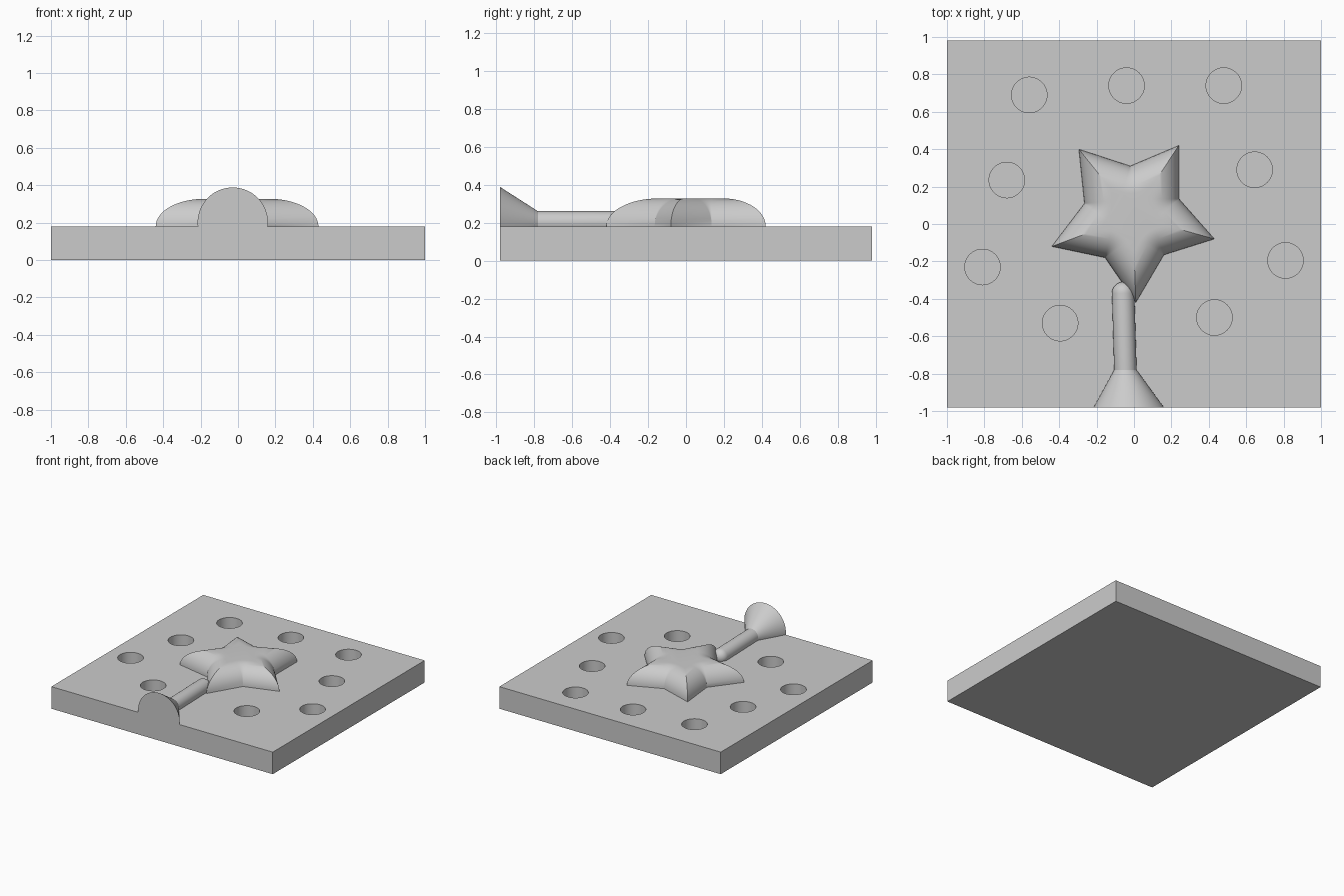
import bpy, bmesh, math
from mathutils import Vector

cube = bpy.data.objects.get("Cube")
if cube:
    bpy.data.objects.remove(cube, do_unlink=True)

TOP = 0.18      # plate surface height
FRONT = -0.98   # front edge of the plate

grey = bpy.data.materials.new("plain grey")
grey.use_nodes = True
colour = (0.6, 0.6, 0.6, 1)
grey.diffuse_color = colour
grey.node_tree.nodes["Principled BSDF"].inputs["Base Color"].default_value = colour


def make_object(name, bm, smooth=True):
    bmesh.ops.recalc_face_normals(bm, faces=bm.faces)
    mesh = bpy.data.meshes.new(name)
    bm.to_mesh(mesh)
    bm.free()
    mesh.materials.append(grey)
    obj = bpy.data.objects.new(name, mesh)
    bpy.context.collection.objects.link(obj)
    if smooth:
        bpy.ops.object.select_all(action='DESELECT')
        obj.select_set(True)
        bpy.context.view_layer.objects.active = obj
        bpy.ops.object.shade_smooth_by_angle(angle=math.radians(30))
    return obj


def loft(bm, rings, cap_start, cap_end):
    """Skin a list of closed rings that have equal point counts."""
    loops = [[bm.verts.new(p) for p in ring] for ring in rings]
    n = len(loops[0])
    for a, b in zip(loops, loops[1:]):
        for i in range(n):
            j = (i + 1) % n
            bm.faces.new((a[i], a[j], b[j], b[i]))
    if cap_start:
        bm.faces.new(loops[0])
    if cap_end:
        bm.faces.new(loops[-1])
    bmesh.ops.remove_doubles(bm, verts=bm.verts, dist=0.0005)


# Base plate with blind round registration holes
bm = bmesh.new()
bmesh.ops.create_cube(bm, size=1)
bmesh.ops.scale(bm, vec=(2, -2 * FRONT, TOP), verts=bm.verts)
bmesh.ops.translate(bm, vec=(0, 0, TOP / 2), verts=bm.verts)
plate = make_object("base_plate", bm, smooth=False)

HOLES = [(-.56, .69), (-.04, .74), (.48, .74), (-.68, .235), (.645, .29),
         (-.81, -.23), (.81, -.195), (-.395, -.53), (.43, -.5)]
HOLE_DEPTH = 0.11
bm = bmesh.new()
for x, y in HOLES:
    made = bmesh.ops.create_cone(bm, cap_ends=True, segments=48, radius1=0.095,
                                 radius2=0.095, depth=2 * HOLE_DEPTH)
    bmesh.ops.translate(bm, vec=(x, y, TOP), verts=made["verts"])
cutter = make_object("hole_cutter", bm, smooth=False)
cutter.hide_render = True
cut = plate.modifiers.new("holes", 'BOOLEAN')
cut.operation = 'DIFFERENCE'
cut.solver = 'EXACT'
cut.object = cutter
bpy.ops.object.select_all(action='DESELECT')
plate.select_set(True)
bpy.context.view_layer.objects.active = plate
bpy.ops.object.modifier_apply(modifier=cut.name)
bpy.data.objects.remove(cutter, do_unlink=True)
bpy.ops.object.shade_smooth_by_angle(angle=math.radians(30))

# Star with a rolled-over edge: mitred tips, rounded valleys
STAR = [Vector(p) for p in [(.24, .42), (-.02, .31), (-.295, .40), (-.265, .11), (-.44, -.12),
                            (-.155, -.18), (.01, -.42), (.16, -.165), (.43, -.08), (.24, .135)]]
ROLL = 0.147
VALLEY_STEPS = 8
outline = []    # pairs of outline point and inward offset direction
for i, p in enumerate(STAR):
    before = (p - STAR[i - 1]).normalized()
    after = (STAR[(i + 1) % len(STAR)] - p).normalized()
    n1, n2 = Vector((-before.y, before.x)), Vector((-after.y, after.x))
    if i % 2 == 0:
        outline.append((p, (n1 + n2) / (1 + n1.dot(n2))))
    else:
        for k in range(VALLEY_STEPS + 1):
            outline.append((p, n1.lerp(n2, k / VALLEY_STEPS).normalized()))
rings = []
STEPS = 16
for k in range(STEPS + 1):
    t = math.pi / 2 * k / STEPS
    inset, z = ROLL * (1 - math.cos(t)), TOP + ROLL * math.sin(t)
    rings.append([(p.x + d.x * inset, p.y + d.y * inset, z) for p, d in outline])
bm = bmesh.new()
loft(bm, rings, False, True)
make_object("star", bm)

# Pouring channel: funnel, straight runner and rounded end, cut at the plate
R = 0.06
AXIS_Z = 0.2
path = [(-.028, FRONT, .188), (-.046, -.78, R), (-.058, -.37, R)]
for k in range(1, 9):
    t = math.pi / 2 * k / 8
    path.append((-.058, -.37 + R * math.sin(t), max(R * math.cos(t), .001)))
SIDES = 64
rings = [[(x + r * math.cos(a), y, AXIS_Z + r * math.sin(a))
          for a in (2 * math.pi * s / SIDES for s in range(SIDES))] for x, y, r in path]
bm = bmesh.new()
loft(bm, rings, True, True)
bmesh.ops.bisect_plane(bm, geom=bm.verts[:] + bm.edges[:] + bm.faces[:],
                       plane_co=(0, 0, TOP), plane_no=(0, 0, 1), clear_inner=True)
make_object("pouring_channel", bm)
